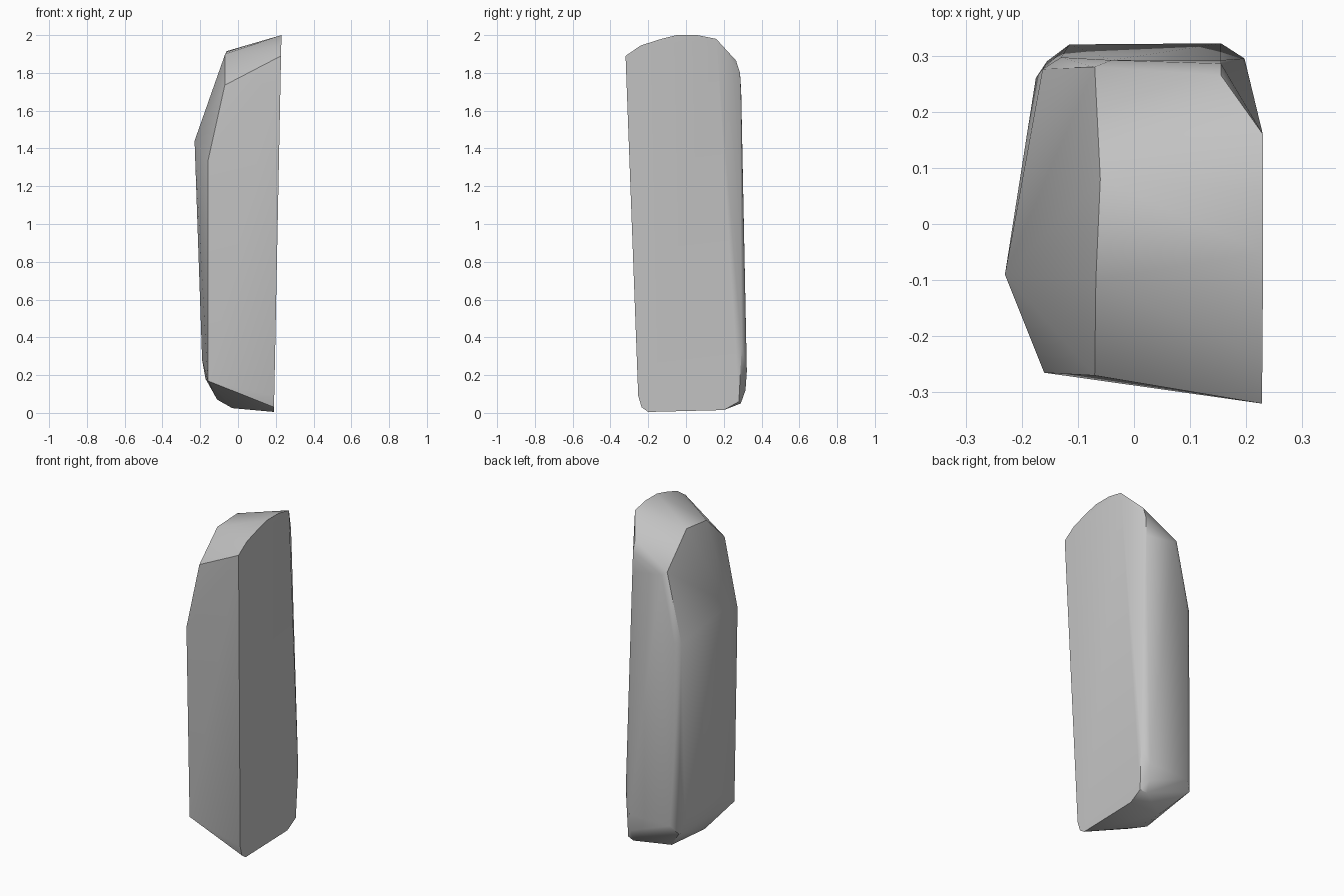
import bpy
import bmesh
import math

cube = bpy.data.objects.get("Cube")
if cube:
    bpy.data.objects.remove(cube, do_unlink=True)

grey = bpy.data.materials.new("plain grey")
grey.use_nodes = True
colour = (0.55, 0.55, 0.55, 1)
grey.diffuse_color = colour
grey.node_tree.nodes["Principled BSDF"].inputs["Base Color"].default_value = colour


def inner_x(z):
    """The large inner side leans slightly outwards with height."""
    return 0.19 + 0.02 * z


# Outline of the large inner side, as (y, z)
inner_outline = [
    (-0.32, 1.89), (-0.24, 1.945), (-0.13, 1.98), (-0.05, 2.0), (0.06, 2.0),
    (0.16, 1.98), (0.295, 0.35), (0.28, 0.06), (0.2, 0.015), (-0.2, 0.005),
    (-0.235, 0.03), (-0.253, 0.09),
]
points = [(inner_x(z), y, z) for y, z in inner_outline]

# Upper ridge, dropping at the front and the back
points += [(-0.07, -0.27, 1.735), (-0.068, -0.1, 1.9), (-0.06, 0.08, 1.915),
           (-0.07, 0.28, 1.73), (-0.04, 0.292, 1.71)]

# Outer side: shoulder, then the lower curve
points += [(-0.16, -0.265, 1.33), (-0.23, -0.09, 1.44), (-0.163, 0.276, 1.32),
           (-0.16, -0.235, 0.17), (-0.19, -0.08, 0.28), (-0.172, 0.0, 0.18),
           (-0.175, 0.26, 0.25), (-0.11, -0.02, 0.07), (-0.03, 0.0, 0.025),
           (-0.03, 0.18, 0.03)]

# Back face with its chamfered edges
points += [(0.155, 0.265, 1.865), (0.155, 0.286, 1.8), (0.155, 0.292, 1.68),
           (0.155, 0.322, 0.22), (0.15, 0.315, 0.12), (0.15, 0.29, 0.05),
           (-0.115, 0.32, 0.22), (-0.13, 0.297, 1.32), (-0.155, 0.29, 0.17)]

# Closed body from the outlines
bm = bmesh.new()
for p in points:
    bm.verts.new(p)
hull = bmesh.ops.convex_hull(bm, input=bm.verts)
spare = {v for v in hull["geom_interior"] if isinstance(v, bmesh.types.BMVert)}
bmesh.ops.delete(bm, geom=list(spare), context='VERTS')
bmesh.ops.dissolve_limit(bm, angle_limit=math.radians(1),
                         verts=bm.verts, edges=bm.edges)
bmesh.ops.recalc_face_normals(bm, faces=bm.faces)
mesh = bpy.data.meshes.new("body")
bm.to_mesh(mesh)
bm.free()
mesh.materials.append(grey)
body = bpy.data.objects.new("body", mesh)
bpy.context.collection.objects.link(body)

# Soft facets with crisp outer corners
bpy.ops.object.select_all(action='DESELECT')
body.select_set(True)
bpy.context.view_layer.objects.active = body
bpy.ops.object.shade_smooth_by_angle(angle=math.radians(35))
